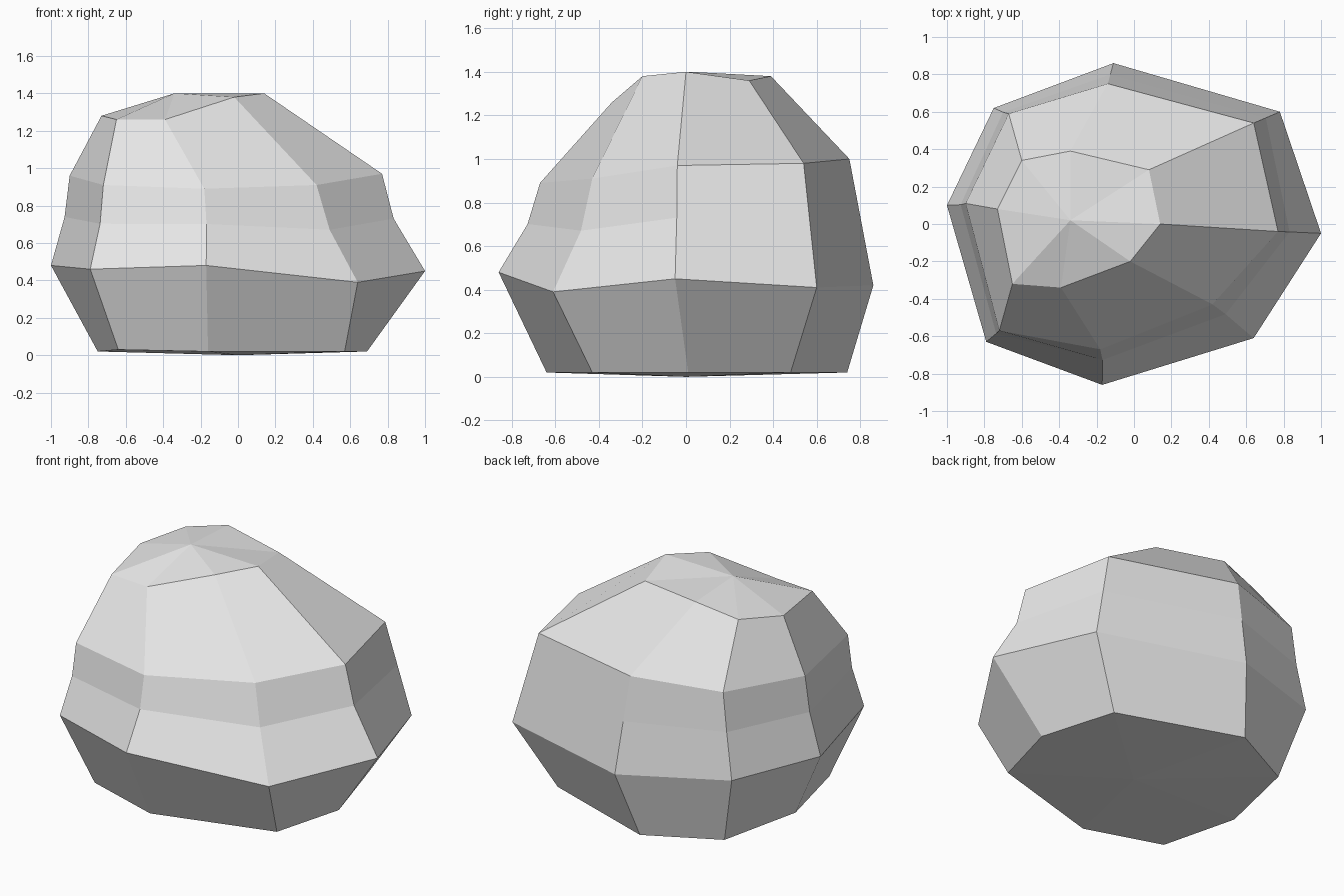
import bpy
import bmesh
from mathutils import Vector

# Remove the default cube
default_cube = bpy.data.objects.get("Cube")
if default_cube:
    bpy.data.objects.remove(default_cube, do_unlink=True)


def make_material(name, colour):
    material = bpy.data.materials.new(name)
    material.use_nodes = True
    material.diffuse_color = colour
    shader = material.node_tree.nodes["Principled BSDF"]
    shader.inputs["Base Color"].default_value = colour
    shader.inputs["Roughness"].default_value = 0.9
    return material


def to_ring(points):
    return [Vector(point) for point in points]


# Eight-sided cross-sections, all starting at the back and running clockwise
base_ring = to_ring([
    (-.2, .74, .02), (.55, .48, .02), (.69, .01, .02), (.57, -.43, .02),
    (-.16, -.64, .02), (-.64, -.5, .03), (-.75, -.01, .02), (-.63, .52, .02)])
belly_ring = to_ring([
    (-.11, .86, .42), (.78, .6, .41), (1, -.05, .45), (.64, -.61, .39),
    (-.17, -.86, .48), (-.79, -.63, .46), (-1, .1, .48), (-.75, .62, .46)])
shoulder_ring = to_ring([
    (-.14, .75, 1), (.64, .54, .98), (.77, -.04, .97), (.42, -.43, .91),
    (-.18, -.67, .89), (-.72, -.57, .91), (-.9, .11, .96), (-.67, .59, .98)])
crown_ring = to_ring([
    (-.34, .39, 1.38), (.08, .29, 1.36), (.14, 0, 1.4), (-.02, -.2, 1.38),
    (-.39, -.34, 1.26), (-.65, -.32, 1.26), (-.73, .08, 1.28), (-.6, .34, 1.32)])

# The waist lies between belly and shoulder, pinched inward on the worn sides
pinch = [1, 1, .95, .94, .96, .98, .98, .99]
waist_ring = []
for belly, shoulder, amount in zip(belly_ring, shoulder_ring, pinch):
    point = belly.lerp(shoulder, .54)
    point.x *= amount
    point.y *= amount
    waist_ring.append(point)

# Join neighbouring rings with quads and close both ends with a shallow fan
bm = bmesh.new()
sections = [base_ring, belly_ring, waist_ring, shoulder_ring, crown_ring]
rings = [[bm.verts.new(point) for point in section] for section in sections]
sides = len(pinch)
for lower, upper in zip(rings, rings[1:]):
    for i in range(sides):
        j = (i + 1) % sides
        bm.faces.new((lower[i], lower[j], upper[j], upper[i]))


def close_with_fan(ring, centre):
    tip = bm.verts.new(centre)
    for i in range(sides):
        bm.faces.new((ring[i], ring[(i + 1) % sides], tip))


close_with_fan(rings[0], (0, 0, 0))
close_with_fan(rings[-1], (-.34, .02, 1.4))
bmesh.ops.recalc_face_normals(bm, faces=bm.faces)

# Boulder object with flat facets in a single stone colour
mesh = bpy.data.meshes.new("boulder")
bm.to_mesh(mesh)
bm.free()
mesh.materials.append(make_material("pale grey stone", (.8, .8, .8, 1)))
boulder = bpy.data.objects.new("boulder", mesh)
bpy.context.collection.objects.link(boulder)
